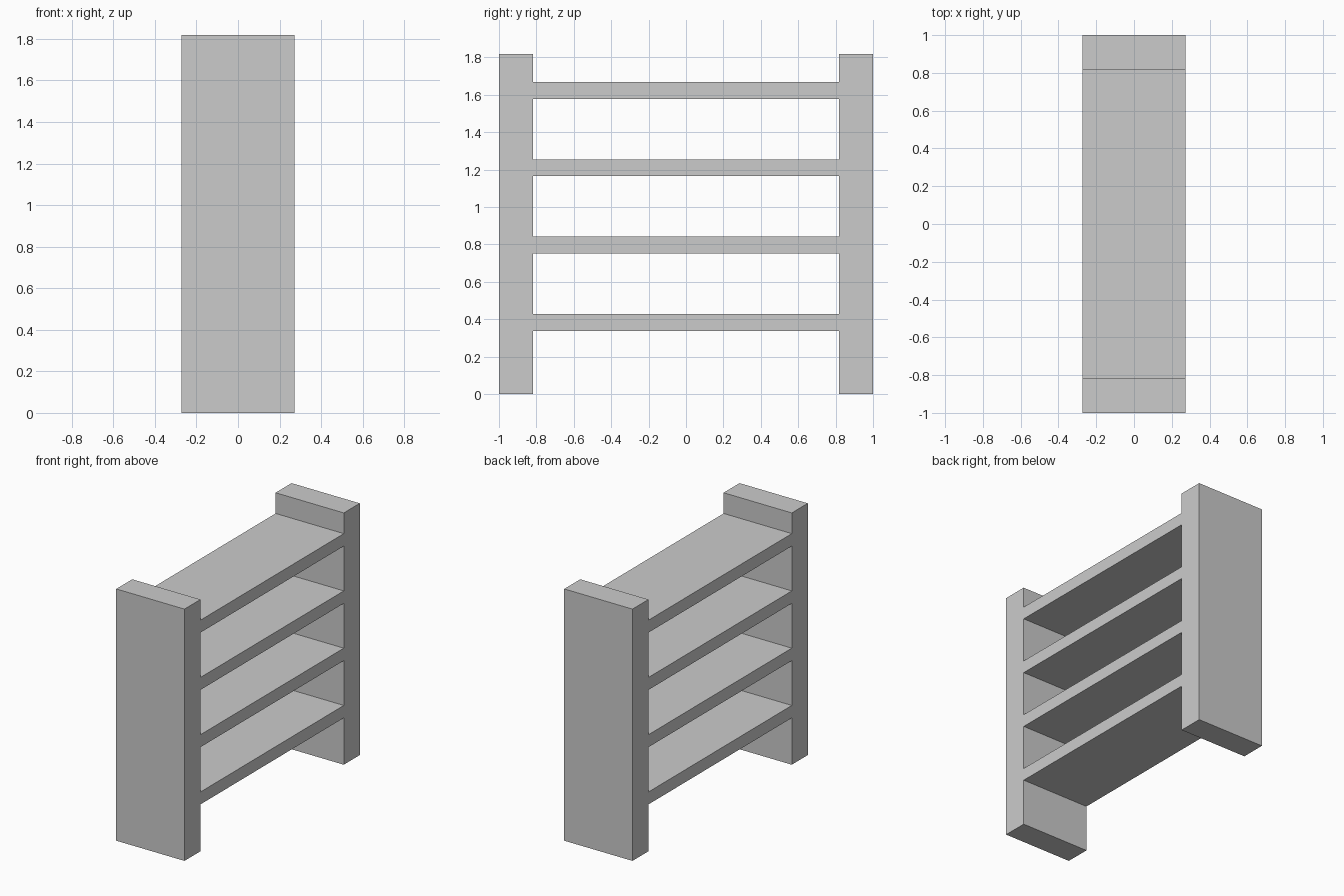
import bpy

if "Cube" in bpy.data.objects:
    bpy.data.objects.remove(bpy.data.objects["Cube"])

DEPTH = 0.545      # along x
HEIGHT = 1.818
POST = 0.182       # side panel thickness
SHELF = 0.09       # shelf thickness


def box(name, center, size):
    bpy.ops.mesh.primitive_cube_add(size=1, location=center)
    ob = bpy.context.object
    ob.name = name
    ob.scale = size
    bpy.ops.object.transform_apply(location=False, rotation=False, scale=True)
    return ob


# Upright side panels
for side, label in ((-1, "front"), (1, "back")):
    box(f"{label}_side_panel", (0, side * (1 - POST / 2), HEIGHT / 2),
        (DEPTH, POST, HEIGHT))

# Evenly spaced shelves between the panels
for i in range(4):
    box(f"shelf_{i + 1}", (0, 0, 0.383 + 0.4135 * i),
        (DEPTH, 2 - 2 * POST, SHELF))
